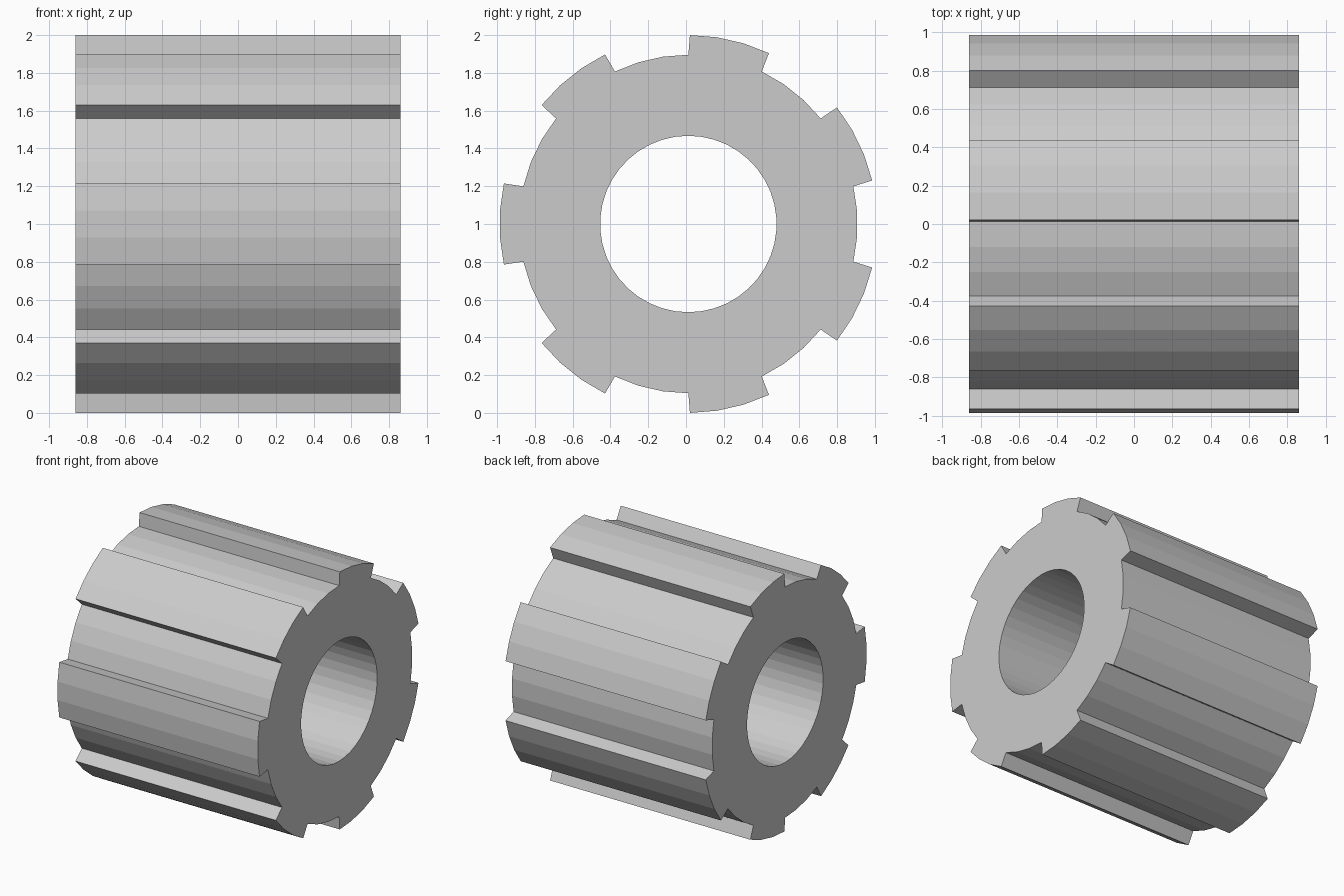
import bpy, bmesh, math

if "Cube" in bpy.data.objects:
    bpy.data.objects.remove(bpy.data.objects["Cube"])

TEETH = 7
SIDES = TEETH * 6          # three facets per tooth, three per gap
STEP = 2 * math.pi / SIDES
R_BORE, R_ROOT, R_TIP = 0.467, 0.896, 1.0
HALF_LEN = 0.86
CY, CZ = 0.0125, 1.0
TIP_HALF = math.radians(12.39)

bm = bmesh.new()


def point(r, a):
    return bm.verts.new((-HALF_LEN, CY + r * math.cos(a), CZ + r * math.sin(a)))


# Ring section: bore and root circles share the same angular divisions
start = math.pi - 1.5 * STEP
bore = [point(R_BORE, start + i * STEP) for i in range(SIDES)]
root = [point(R_ROOT, start + i * STEP) for i in range(SIDES)]
for i in range(SIDES):
    j = (i + 1) % SIDES
    bm.faces.new((bore[i], root[i], root[j], bore[j]))

# Tooth sections: slightly tapered blocks on every other group of three facets
for t in range(TEETH):
    mid = math.pi + t * 2 * math.pi / TEETH
    tip = [point(R_TIP, mid + TIP_HALF * (2 * k / 3 - 1)) for k in range(4)]
    base = root[t * 6:t * 6 + 4]
    for k in range(3):
        bm.faces.new((base[k], tip[k], tip[k + 1], base[k + 1]))

# Extrude the section along x, keeping the starting cap
ext = bmesh.ops.extrude_face_region(bm, geom=bm.faces[:], use_keep_orig=True)
new_verts = [g for g in ext["geom"] if isinstance(g, bmesh.types.BMVert)]
bmesh.ops.translate(bm, verts=new_verts, vec=(2 * HALF_LEN, 0, 0))
bmesh.ops.recalc_face_normals(bm, faces=bm.faces[:])

mesh = bpy.data.meshes.new("splined_sleeve")
bm.to_mesh(mesh)
bm.free()
bpy.context.collection.objects.link(bpy.data.objects.new("splined_sleeve", mesh))
